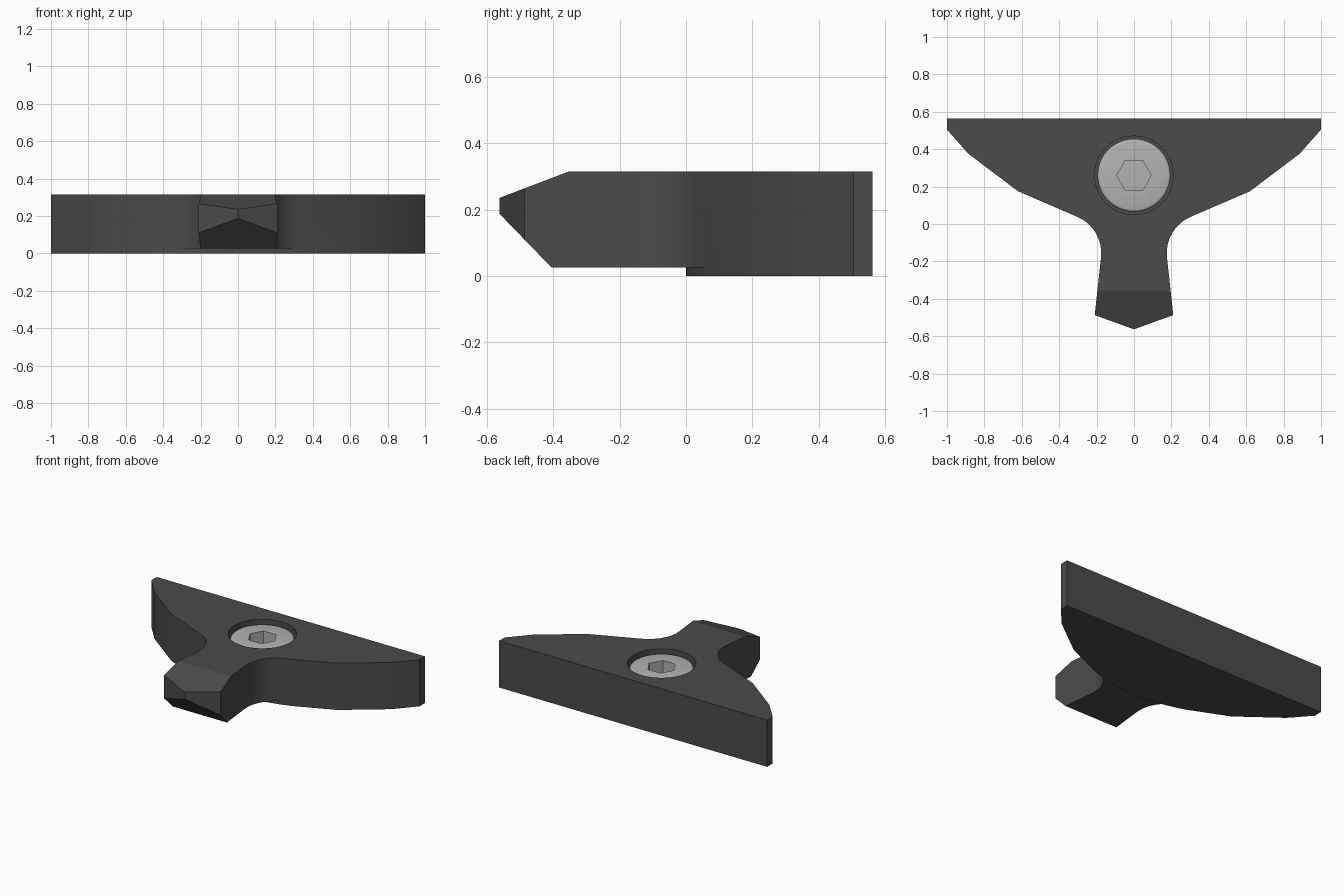
import bpy, bmesh
from math import sin, cos, radians, sqrt, pi
from mathutils import Vector

if "Cube" in bpy.data.objects:
    bpy.data.objects.remove(bpy.data.objects["Cube"])


def make_object(name, bm):
    bmesh.ops.recalc_face_normals(bm, faces=bm.faces)
    mesh = bpy.data.meshes.new(name)
    bm.to_mesh(mesh)
    bm.free()
    obj = bpy.data.objects.new(name, mesh)
    bpy.context.collection.objects.link(obj)
    return obj


def prism(outline, z0, z1):
    bm = bmesh.new()
    face = bm.faces.new([bm.verts.new((x, y, z0)) for x, y in outline])
    ext = bmesh.ops.extrude_face_region(bm, geom=[face])["geom"]
    verts = [v for v in ext if isinstance(v, bmesh.types.BMVert)]
    bmesh.ops.translate(bm, verts=verts, vec=(0, 0, z1 - z0))
    return bm


def ring(r, n, y=0.26):
    return [(r * cos(2 * pi * i / n), y + r * sin(2 * pi * i / n)) for i in range(n)]


def slice_off(bm, co, no):
    geom = bm.verts[:] + bm.edges[:] + bm.faces[:]
    cut = bmesh.ops.bisect_plane(bm, geom=geom, plane_co=co, plane_no=no, clear_outer=True)
    edges = [e for e in cut["geom_cut"] if isinstance(e, bmesh.types.BMEdge)]
    bmesh.ops.edgeloop_fill(bm, edges=edges)


def carve(obj, cutter):
    cutter.hide_render = True
    mod = obj.modifiers.new("carve", "BOOLEAN")
    mod.operation = "DIFFERENCE"
    mod.solver = "EXACT"
    mod.object = cutter
    bpy.context.view_layer.objects.active = obj
    bpy.ops.object.modifier_apply(modifier=mod.name)
    bpy.data.objects.remove(cutter)


def finish(obj, grey, angle):
    mat = bpy.data.materials.new(obj.name + "_material")
    mat.diffuse_color = (grey, grey, grey, 1)
    mat.use_nodes = True
    mat.node_tree.nodes["Principled BSDF"].inputs["Base Color"].default_value = mat.diffuse_color
    obj.data.materials.clear()
    obj.data.materials.append(mat)
    bpy.ops.object.select_all(action="DESELECT")
    obj.select_set(True)
    bpy.context.view_layer.objects.active = obj
    bpy.ops.object.shade_smooth_by_angle(angle=radians(angle))


# Winged body: half outline with a round neck fillet, mirrored
fillet = [(0.385 + 0.21 * cos(radians(a)), -0.155 + 0.21 * sin(radians(a)))
          for a in [186 - 73 * i / 8 for i in range(9)]]
half = [(0.21, -0.487)] + fillet + [(0.62, 0.175), (0.885, 0.375), (1, 0.505), (1, 0.563)]
outline = [(0, -0.563)] + half + [(-x, y) for x, y in reversed(half)]
bm = prism(outline, 0, 0.315)

# Sloped nose faces above and below
slice_off(bm, Vector((0, -0.355, 0.315)), Vector((0, -0.08, 0.21)))
slice_off(bm, Vector((0, -0.405, 0.025)), Vector((0, -0.165, -0.16)))
body = make_object("winged_body", bm)

# Raised underside of the neck, ending on a shallow arc
R = 1.06
arc = [(x, R - sqrt(R * R - x * x)) for x in [0.45 * i / 8 for i in range(-8, 9)]]
step = [(-0.5, -1), (-0.5, 0.05)] + arc + [(0.5, 0.05), (0.5, -1)]
carve(body, make_object("step_cutter", prism(step, -0.1, 0.025)))

# Counterbore for the screw
carve(body, make_object("hole_cutter", prism(ring(0.21, 48), 0.1, 0.5)))
finish(body, 0.07, 18)

# Screw head with rounded rim and hex socket
bm = prism(ring(0.195, 48), 0.1, 0.292)
rim = [e for e in bm.edges if all(v.co.z > 0.29 for v in e.verts)]
bmesh.ops.bevel(bm, geom=rim, offset=0.014, segments=3, profile=0.5, affect="EDGES")
screw = make_object("screw_head", bm)
carve(screw, make_object("hex_cutter", prism(ring(0.092, 6), 0.17, 0.5)))
finish(screw, 0.45, 35)
